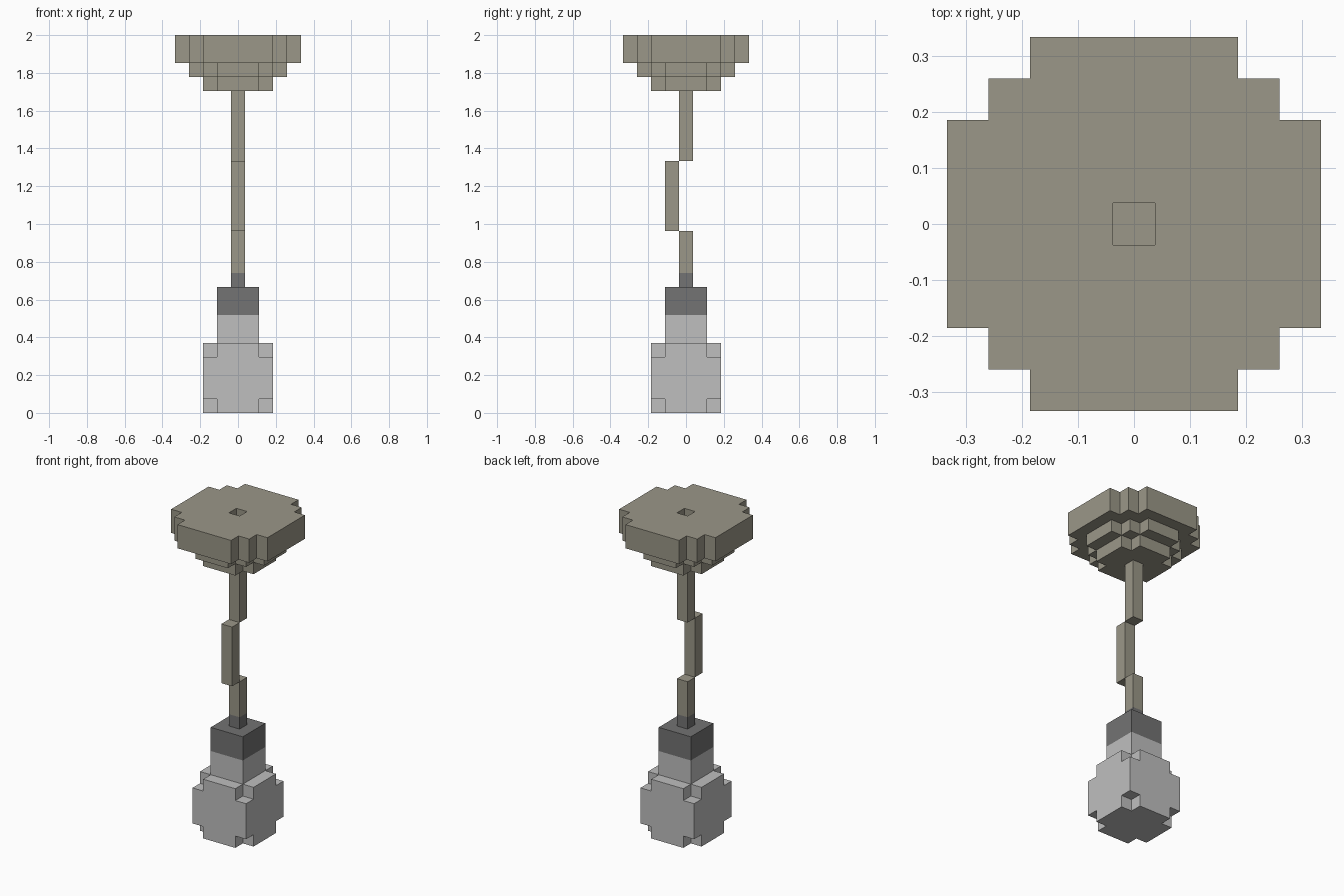
import bpy
import bmesh
import math
from mathutils import Vector

if "Cube" in bpy.data.objects:
    bpy.data.objects.remove(bpy.data.objects["Cube"], do_unlink=True)

U = 2 / 27  # edge of one block


def material(name, rgb):
    """Flat material from 0-255 sRGB, stored as linear values."""
    lin = [((c / 255 + 0.055) / 1.055) ** 2.4 for c in rgb]
    mat = bpy.data.materials.new(name)
    mat.use_nodes = True
    mat.diffuse_color = (*lin, 1)
    bsdf = mat.node_tree.nodes["Principled BSDF"]
    bsdf.inputs["Base Color"].default_value = (*lin, 1)
    bsdf.inputs["Roughness"].default_value = 0.9
    return mat


BEIGE = material("beige_metal", (155, 151, 136))
DARK = material("dark_grey", (115, 115, 115))
LIGHT = material("light_grey", (191, 191, 191))


def block_layer(z0, z1, half, reach=99, y=0):
    """Square of blocks with corners stepped off where |x| + |y| > reach."""
    r = range(-half, half + 1)
    return {(i, j + y, k) for i in r for j in r for k in range(z0, z1)
            if abs(i) + abs(j) <= reach}


def block_part(name, cells, mat):
    """Outer skin of a set of blocks, with flat areas merged."""
    bm = bmesh.new()
    for c in cells:
        centre = Vector((c[0], c[1], c[2] + 0.5)) * U
        for axis in range(3):
            for sign in (-1, 1):
                n = Vector((0, 0, 0))
                n[axis] = sign
                if tuple(int(a + b) for a, b in zip(c, n)) in cells:
                    continue
                a = Vector((0, 0, 0))
                a[(axis + 1) % 3] = 1
                b = n.cross(a)
                quad = [(a + b), (b - a), (-a - b), (a - b)]
                bm.faces.new([bm.verts.new(centre + (n + q) * U / 2) for q in quad])
    bmesh.ops.remove_doubles(bm, verts=bm.verts, dist=1e-4)
    bmesh.ops.dissolve_limit(bm, angle_limit=math.radians(1),
                             verts=bm.verts, edges=bm.edges)
    mesh = bpy.data.meshes.new(name)
    bm.to_mesh(mesh)
    bm.free()
    mesh.materials.append(mat)
    obj = bpy.data.objects.new(name, mesh)
    bpy.context.collection.objects.link(obj)
    return obj


# Bulb: block cube missing its eight corner blocks
bulb = {c for c in block_layer(0, 5, 2)
        if abs(c[0]) + abs(c[1]) + abs(c[2] - 2) <= 5}
block_part("bulb", bulb, LIGHT)

# Bulb neck and socket
block_part("bulb_neck", block_layer(5, 7, 1), LIGHT)
block_part("socket", block_layer(7, 9, 1), DARK)
block_part("socket_cap", block_layer(9, 10, 0), DARK)

# Hanging rod, its middle piece shifted to the front
block_part("lower_rod", block_layer(10, 13, 0), BEIGE)
block_part("middle_rod", block_layer(13, 18, 0, y=-1), BEIGE)
block_part("upper_rod", block_layer(18, 23, 0), BEIGE)

# Ceiling mount: three stepped discs with a small hole in the top
mount = (block_layer(23, 24, 2, 3) | block_layer(24, 25, 3, 4)
         | block_layer(25, 27, 4, 6)) - {(0, 0, 26)}
block_part("ceiling_mount", mount, BEIGE)
